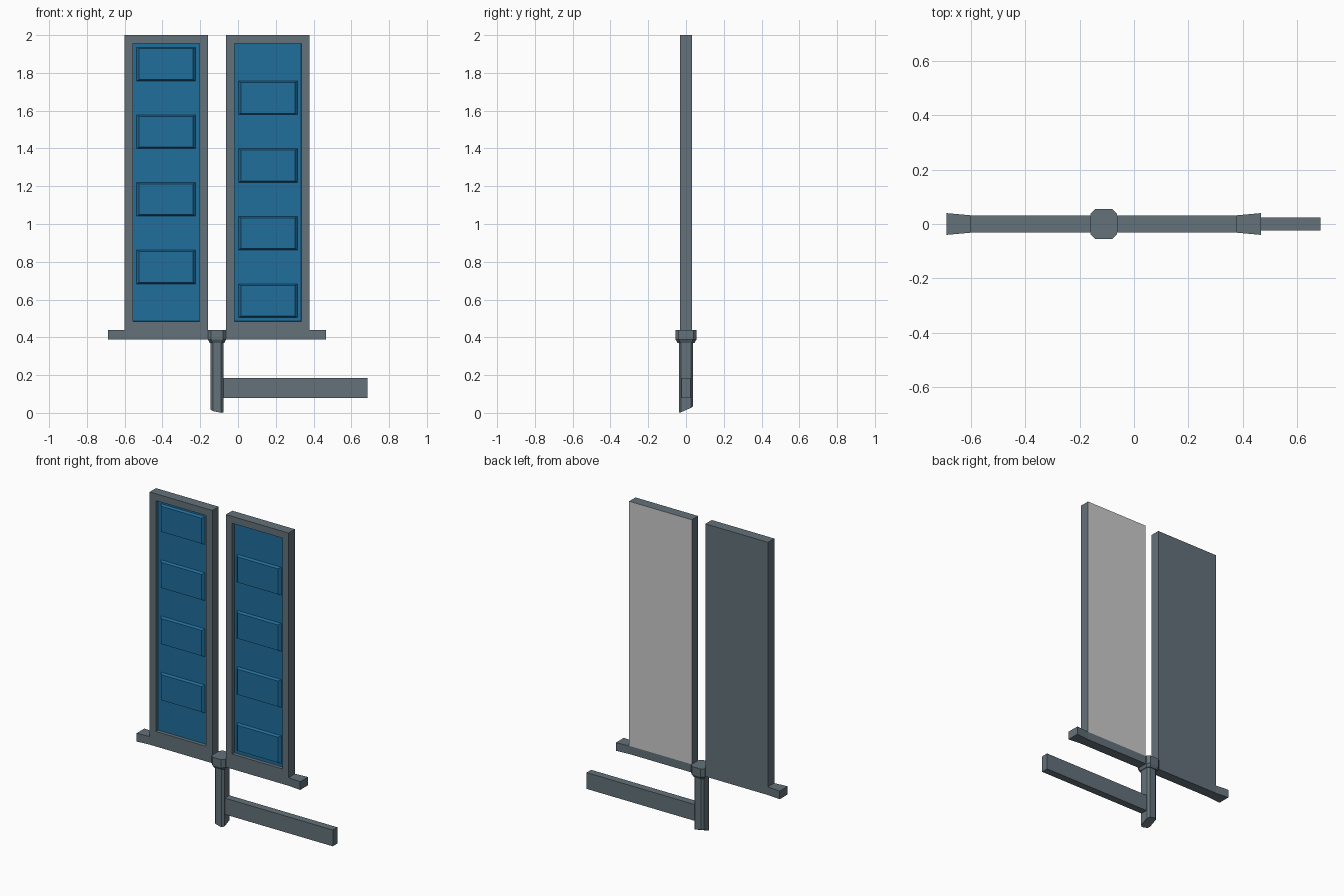
import bpy, bmesh

if "Cube" in bpy.data.objects:
    bpy.data.objects.remove(bpy.data.objects["Cube"])

CX = -0.111            # centre line of the post and panels


def material(name, rgb):
    m = bpy.data.materials.new(name)
    m.diffuse_color = (*rgb, 1)
    m.use_nodes = True
    m.node_tree.nodes["Principled BSDF"].inputs["Base Color"].default_value = m.diffuse_color
    return m


STEEL = material("blue_grey_metal", (0.127, 0.168, 0.194))
BLUE = material("solar_blue", (0.014, 0.156, 0.33))
PALE = material("pale_grey", (0.6, 0.6, 0.6))


def finish(name, bm, mats, recalc=True):
    if recalc:
        bmesh.ops.recalc_face_normals(bm, faces=bm.faces)
    me = bpy.data.meshes.new(name)
    bm.to_mesh(me)
    bm.free()
    for m in mats:
        me.materials.append(m)
    ob = bpy.data.objects.new(name, me)
    bpy.context.collection.objects.link(ob)
    return ob


def loft(name, rings, mat):
    """Join matching rings of points and cap both ends."""
    bm = bmesh.new()
    rows = [[bm.verts.new(p) for p in r] for r in rings]
    n = len(rows[0])
    for a, b in zip(rows, rows[1:]):
        for i in range(n):
            j = (i + 1) % n
            bm.faces.new((a[i], a[j], b[j], b[i]))
    bm.faces.new(rows[0][::-1])
    bm.faces.new(rows[-1])
    return finish(name, bm, [mat])


def rect(x, hy, z0, z1):
    return [(x, -hy, z0), (x, hy, z0), (x, hy, z1), (x, -hy, z1)]


def octagon(hx, hy, c, z):
    """Chamfered rectangle; z may be a function of (dx, dy)."""
    q = [(hx, -hy + c), (hx, hy - c), (hx - c, hy), (-hx + c, hy),
         (-hx, hy - c), (-hx, -hy + c), (-hx + c, -hy), (hx - c, -hy)]
    return [(CX + x, y, z(x, y) if callable(z) else z) for x, y in q]


# Post with obliquely cut foot, and faceted hub
loft("post", [octagon(0.034, 0.038, 0.012, lambda x, y: 0.022 + 0.45 * y - 0.2 * x),
              octagon(0.034, 0.038, 0.012, 0.38)], STEEL)
loft("hub", [octagon(0.038, 0.044, 0.014, 0.37),
             octagon(0.048, 0.055, 0.017, 0.388),
             octagon(0.048, 0.055, 0.017, 0.44)], STEEL)

# Side arm
loft("side_arm", [rect(CX + 0.025, 0.023, 0.08, 0.184),
                  rect(0.685, 0.023, 0.08, 0.184)], STEEL)

Z0, Z1, HY = 0.44, 2.0, 0.032
BORDER, DEPTH = 0.062, 0.02
for side, label in ((-1, "left"), (1, "right")):
    # Crossbar half, flaring at the outer end
    loft(label + "_crossbar", [rect(CX + side * d, hy, 0.388, Z0)
                               for d, hy in ((0.03, HY), (0.49, HY), (0.578, 0.04))], STEEL)

    # Framed panel with recessed blue floor
    xa, xb = sorted((CX + side * 0.048, CX + side * 0.49))
    bm = bmesh.new()
    bmesh.ops.create_cube(bm, size=1)
    for v in bm.verts:
        v.co = (xb if v.co.x > 0 else xa, HY if v.co.y > 0 else -HY,
                Z1 if v.co.z > 0 else Z0)
    bm.normal_update()
    front = next(f for f in bm.faces if f.normal.y < -0.9)
    back = next(f for f in bm.faces if f.normal.y > 0.9)
    if side > 0:
        back.material_index = 2
    bmesh.ops.inset_individual(bm, faces=[front], thickness=BORDER)
    bmesh.ops.inset_individual(bm, faces=[front], thickness=0.002, depth=-DEPTH)
    front.material_index = 1
    bm.normal_update()
    finish(label + "_panel", bm, [STEEL, BLUE, PALE], recalc=False)

    # Raised bevelled cells in every other row
    wa, wb = xa + BORDER + 0.002, xb - BORDER - 0.002
    wz0, wz1 = Z0 + BORDER + 0.002, Z1 - BORDER - 0.002
    step = (wz1 - wz0) / 8
    floor = -HY + DEPTH
    for row in range(1 if side < 0 else 0, 8, 2):
        za, zb = wz0 + row * step, wz0 + (row + 1) * step
        loft(f"{label}_cell_{row}",
             [[(wa + mx, y, za + mz), (wb - mx, y, za + mz),
               (wb - mx, y, zb - mz), (wa + mx, y, zb - mz)]
              for mx, mz, y in ((0, 0, floor + 0.001), (0.014, 0.008, floor - 0.015))], BLUE)
